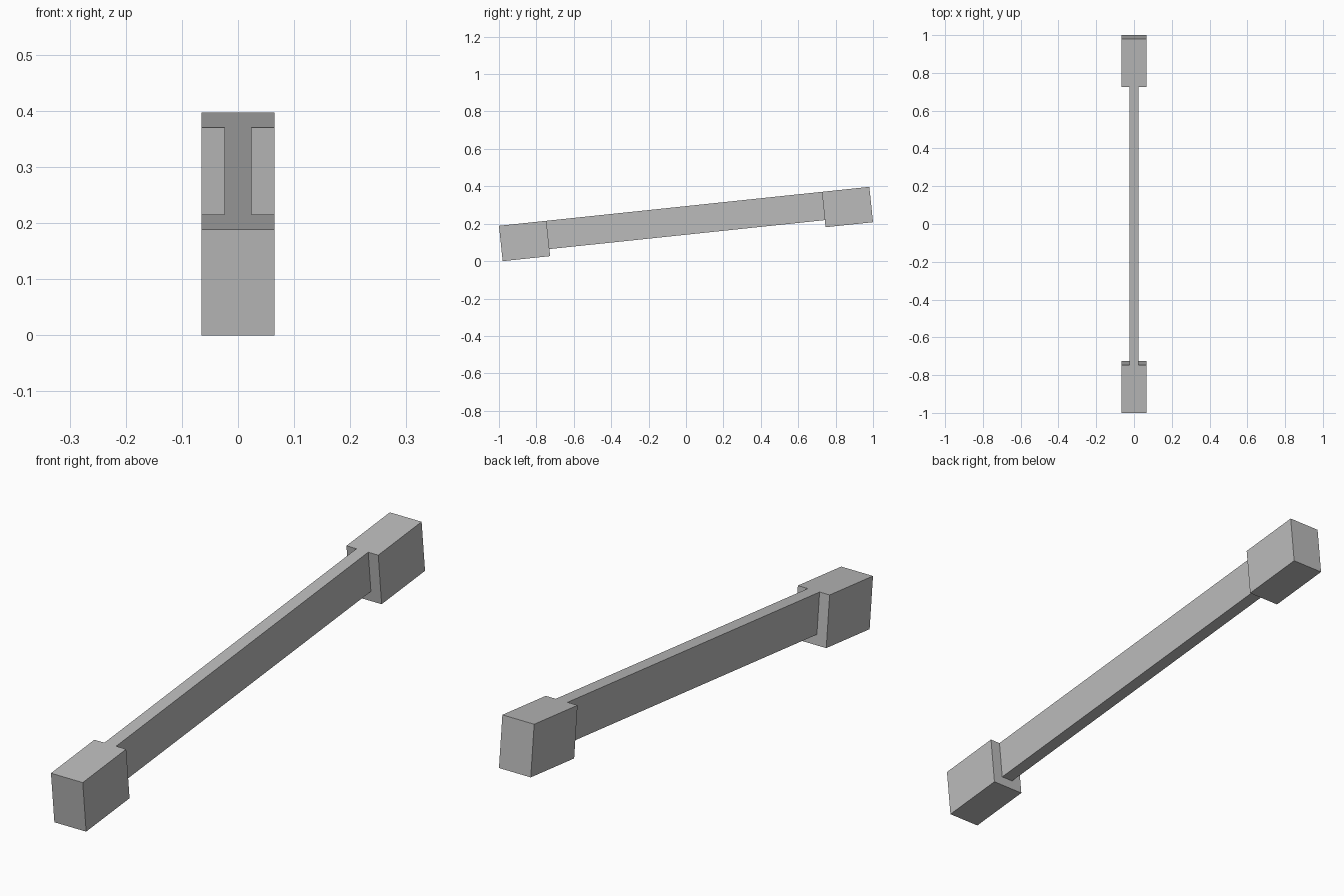
import bpy
from math import radians, sin, cos
from mathutils import Matrix, Vector

cube = bpy.data.objects.get("Cube")
if cube:
    bpy.data.objects.remove(cube, do_unlink=True)

# Single plain grey
grey = bpy.data.materials.new("plain grey")
grey.use_nodes = True
colour = (0.5, 0.5, 0.5, 1)
grey.diffuse_color = colour
grey.node_tree.nodes["Principled BSDF"].inputs["Base Color"].default_value = colour

# Beam dimensions in its own untilted frame
TILT = radians(6)
LENGTH, HEIGHT, WIDTH = 1.991, 0.19, 0.13
END, BAR_WIDTH, BAR_HEIGHT = 0.255, 0.048, 0.152
HALF = LENGTH / 2

# I-shaped plan outline: one quarter mirrored to all four corners
quarter = [(WIDTH / 2, HALF), (WIDTH / 2, HALF - END), (BAR_WIDTH / 2, HALF - END)]
right = quarter + [(x, -y) for x, y in reversed(quarter)]
outline = right + [(-x, y) for x, y in reversed(right)]

tilt = (Matrix.Translation((0, 0, (LENGTH * sin(TILT) + HEIGHT * cos(TILT)) / 2))
        @ Matrix.Rotation(TILT, 4, 'X'))


def box(name, width, length, height, y):
    """Tilted box whose top is flush with the beam's top."""
    w, l = width / 2, length / 2
    top = HEIGHT / 2
    verts = [tilt @ Vector((sx * w, y + sy * l, z))
             for z in (top - height, top)
             for sx, sy in ((-1, -1), (1, -1), (1, 1), (-1, 1))]
    sides = [(i, (i + 1) % 4, (i + 1) % 4 + 4, i + 4) for i in range(4)]
    return make(name, verts, [(3, 2, 1, 0), (4, 5, 6, 7)] + sides)


def make(name, verts, faces):
    mesh = bpy.data.meshes.new(name)
    mesh.from_pydata(verts, [], faces)
    mesh.materials.append(grey)
    obj = bpy.data.objects.new(name, mesh)
    bpy.context.collection.objects.link(obj)
    return obj


# Thin bar between two wider, deeper end blocks
bar = box("bar", BAR_WIDTH, LENGTH - 2 * END, BAR_HEIGHT, 0)
for name, side in (("front_block", -1), ("back_block", 1)):
    box(name, WIDTH, END, HEIGHT, side * (HALF - END / 2))
